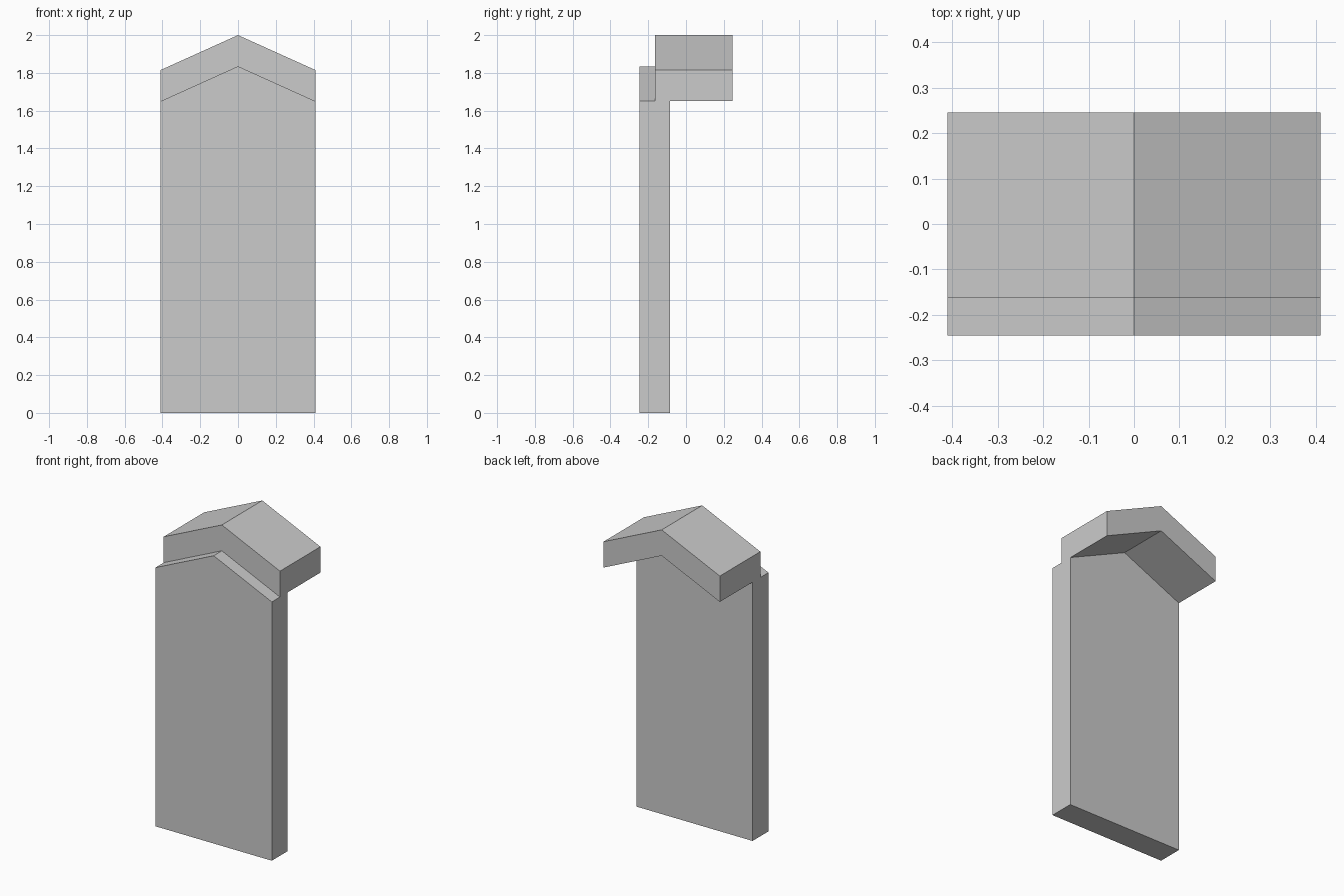
import bpy, bmesh, math

cube = bpy.data.objects.get("Cube")
if cube:
    bpy.data.objects.remove(cube, do_unlink=True)

HALF_WIDTH = 0.41
GABLE_RISE = 0.185

# Single flat colour
grey = bpy.data.materials.new("plain_grey")
grey.use_nodes = True
colour = (0.6, 0.6, 0.6, 1)
grey.diffuse_color = colour
grey.node_tree.nodes["Principled BSDF"].inputs["Base Color"].default_value = colour

# Side profile (y, z): upright panel with a roof slab overhanging the back
profile = [(-0.245, 0), (-0.085, 0), (-0.085, 1.65), (0.245, 1.65),
           (0.245, 1.815), (-0.163, 1.815), (-0.163, 1.65), (-0.245, 1.65)]

# Sweep the profile across the width, lifting its upper points at the ridge
bm = bmesh.new()
rings = []
for x, rise in ((-HALF_WIDTH, 0), (0, GABLE_RISE), (HALF_WIDTH, 0)):
    rings.append([bm.verts.new((x, y, z + (rise if z > 0 else 0))) for y, z in profile])
for a, b in zip(rings, rings[1:]):
    for i in range(len(profile)):
        j = (i + 1) % len(profile)
        bm.faces.new((a[i], a[j], b[j], b[i]))
bm.faces.new(rings[0])
bm.faces.new(rings[-1])

# Merge the flat faces split at the centre
bmesh.ops.dissolve_limit(bm, angle_limit=math.radians(1), verts=bm.verts, edges=bm.edges)
bmesh.ops.recalc_face_normals(bm, faces=bm.faces)

mesh = bpy.data.meshes.new("gabled_panel_with_canopy")
bm.to_mesh(mesh)
bm.free()
mesh.materials.append(grey)
panel = bpy.data.objects.new("gabled_panel_with_canopy", mesh)
bpy.context.collection.objects.link(panel)
